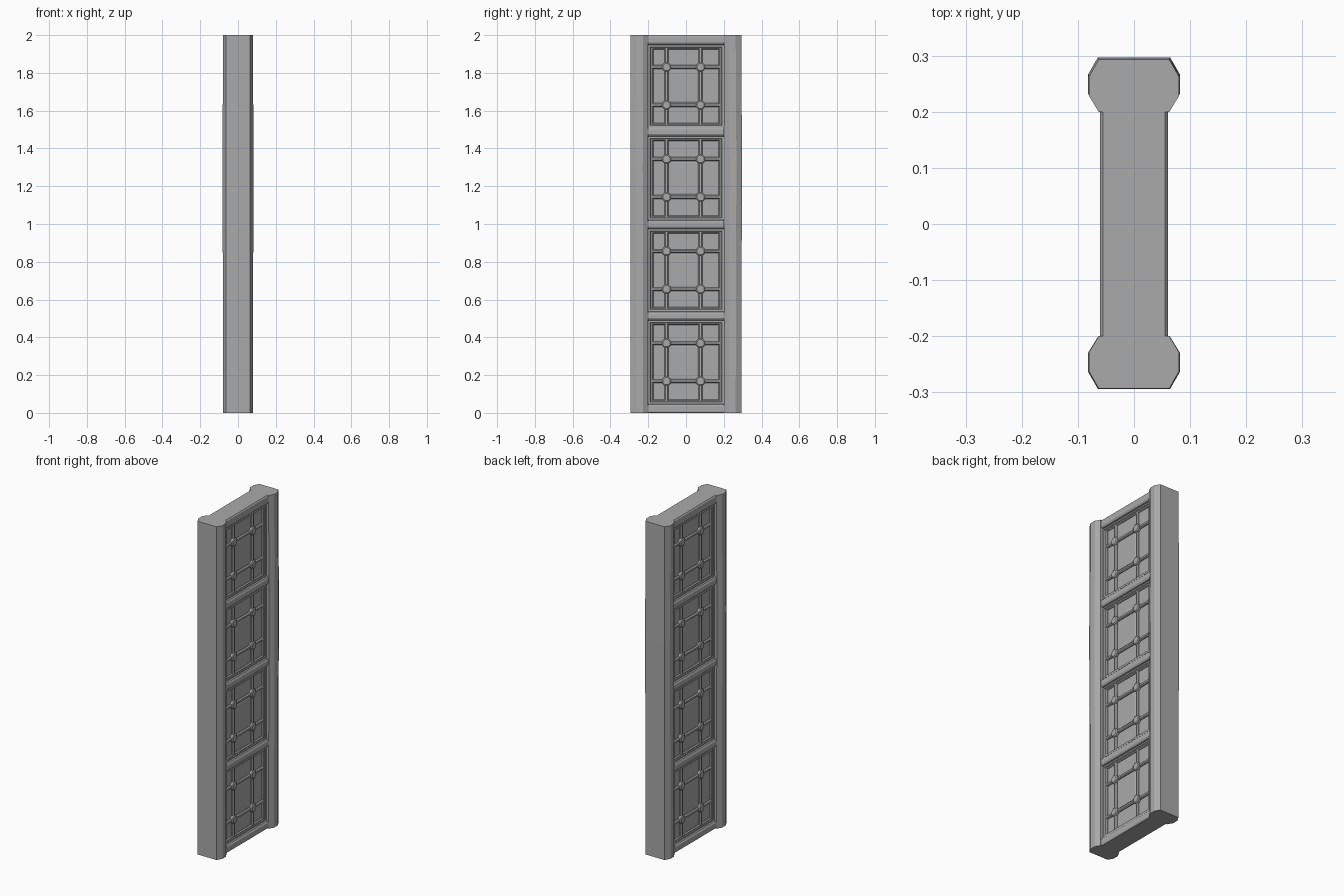
import bpy, bmesh
from mathutils import Vector
from math import pi, cos, sin

if "Cube" in bpy.data.objects:
    bpy.data.objects.remove(bpy.data.objects["Cube"], do_unlink=True)

stone = bpy.data.materials.new("grey_stone")
stone.use_nodes = True
COLOUR = (0.4, 0.4, 0.4, 1)
stone.diffuse_color = COLOUR
stone.node_tree.nodes["Principled BSDF"].inputs["Base Color"].default_value = COLOUR


def finish(name, bm):
    bmesh.ops.recalc_face_normals(bm, faces=bm.faces)
    mesh = bpy.data.meshes.new(name)
    bm.to_mesh(mesh)
    bm.free()
    mesh.materials.append(stone)
    ob = bpy.data.objects.new(name, mesh)
    bpy.context.collection.objects.link(ob)
    return ob


def loft(bm, rings):
    """Closed solid through a list of equal-length rings of points."""
    rows = [[bm.verts.new(p) for p in ring] for ring in rings]
    n = len(rows[0])
    for a, b in zip(rows, rows[1:]):
        for i in range(n):
            j = (i + 1) % n
            bm.faces.new((a[i], a[j], b[j], b[i]))
    bm.faces.new(rows[0][::-1])
    bm.faces.new(rows[-1])


def rotated_copy(ob, name):
    """The other face of the panel is the same relief turned half way round."""
    twin = ob.copy()
    twin.name = name
    twin.rotation_euler.z = pi
    bpy.context.collection.objects.link(twin)


# Chamfered end posts, the rear one slightly bowed outward
POST = [(0.063, 0.2), (0.08, 0.228), (0.08, 0.263), (0.063, 0.293)]
outline = POST + [(-x, y) for x, y in reversed(POST)]
for name, side, bow in (("front_post", -1, 0.001), ("rear_post", 1, 0.004)):
    bm = bmesh.new()
    rings = []
    for z, k in ((0, 0), (0.8, 0.4), (1.3, 1), (1.6, 0.5), (2, 0)):
        rings.append([(x * (1 + 0.02 * k), side * (y + bow * k), z) for x, y in outline])
    loft(bm, rings)
    finish(name, bm)

# Recessed central slab
SLAB = 0.037
bm = bmesh.new()
loft(bm, [[(x, y, z) for x, y in ((-SLAB, -0.198), (SLAB, -0.198), (SLAB, 0.198), (-SLAB, 0.198))]
          for z in (0.01, 1.99)])
finish("panel_slab", bm)

# Horizontal rails with rounded faces, spanning the full thickness
RAILS = [(0, 0.052), (0.484, 0.542), (0.968, 1.027), (1.458, 1.517), (1.943, 2)]
for number, (low, high) in enumerate(RAILS):
    mid, half = (low + high) / 2, (high - low) / 2
    edge = [(0.047, -1), (0.047, -0.82), (0.055, -0.75), (0.061, -0.4),
            (0.061, 0.4), (0.055, 0.75), (0.047, 0.82), (0.047, 1)]
    if number == 0:
        edge[0:3] = [(0.055, -1), (0.06, -0.8), (0.061, -0.6)]
    if number == 4:
        edge[-3:] = [(0.061, 0.6), (0.06, 0.8), (0.055, 1)]
    section = edge + [(-x, t) for x, t in reversed(edge)]
    bm = bmesh.new()
    loft(bm, [[(x, y, mid + t * half) for x, t in section] for y in (-0.2, 0.2)])
    finish("rail_%d" % (number + 1), bm)


# Relief helpers for the +x face
def bar(bm, start, end, width, top):
    start, end = Vector(start), Vector(end)
    across = (end - start).normalized().cross(Vector((1, 0, 0))) * width / 2
    rise = top - SLAB + 0.002
    shape = [(-1, 0), (-1, 0.5), (-0.5, 1), (0.5, 1), (1, 0.5), (1, 0)]
    loft(bm, [[p + across * t + Vector((SLAB - 0.002 + rise * h, 0, 0)) for t, h in shape]
              for p in (start, end)])


def frame(bm, half_y, low, high, width, top):
    """Mitred moulding round a rectangle, sloping inward."""
    rows = []
    for inset, x in ((0, SLAB - 0.002), (0, top), (width * 0.6, top),
                     (width, top - 0.006), (width, SLAB - 0.002)):
        h, a, b = half_y - inset, low + inset, high - inset
        rows.append([bm.verts.new(p) for p in ((x, -h, a), (x, h, a), (x, h, b), (x, -h, b))])
    for a, b in zip(rows, rows[1:] + rows[:1]):
        for i in range(4):
            j = (i + 1) % 4
            bm.faces.new((a[i], a[j], b[j], b[i]))


def boss(bm, y, z):
    """Eight-sided stud where two bars cross."""
    rings = []
    for radius, x in ((0.026, SLAB - 0.002), (0.026, 0.05), (0.02, 0.054)):
        rings.append([(x, y + radius * cos((i + 0.5) * pi / 4), z + radius * sin((i + 0.5) * pi / 4))
                      for i in range(8)])
    loft(bm, rings)


# Four lattice panels on each face
BARS_Y = (-0.103, 0.077)
for number, (below, above) in enumerate(zip(RAILS, RAILS[1:])):
    low, high = below[1], above[0]
    mid = (low + high) / 2
    bars_z = (mid - 0.1, mid + 0.101)

    bm = bmesh.new()
    frame(bm, 0.198, low - 0.002, high + 0.002, 0.012, 0.05)
    frame(bm, 0.184, low + 0.006, high - 0.006, 0.012, 0.046)
    surround = finish("panel_frame_%d" % (number + 1), bm)

    bm = bmesh.new()
    for y in BARS_Y:
        bar(bm, (0, y, low + 0.012), (0, y, high - 0.012), 0.02, 0.048)
    for z in bars_z:
        bar(bm, (0, -0.178, z), (0, 0.178, z), 0.02, 0.048)
    for y in BARS_Y:
        for z in bars_z:
            boss(bm, y, z)
    lattice = finish("panel_lattice_%d" % (number + 1), bm)

    # Raised centre tile between the bars
    bm = bmesh.new()
    rings = []
    for inset, x in ((0.014, SLAB - 0.002), (0.014, 0.039), (0.018, 0.041)):
        y0, y1 = BARS_Y[0] + inset, BARS_Y[1] - inset
        z0, z1 = bars_z[0] + inset, bars_z[1] - inset
        rings.append([(x, y0, z0), (x, y1, z0), (x, y1, z1), (x, y0, z1)])
    loft(bm, rings)
    tile = finish("centre_tile_%d" % (number + 1), bm)

    for part in (surround, lattice, tile):
        rotated_copy(part, "opposite_" + part.name)
